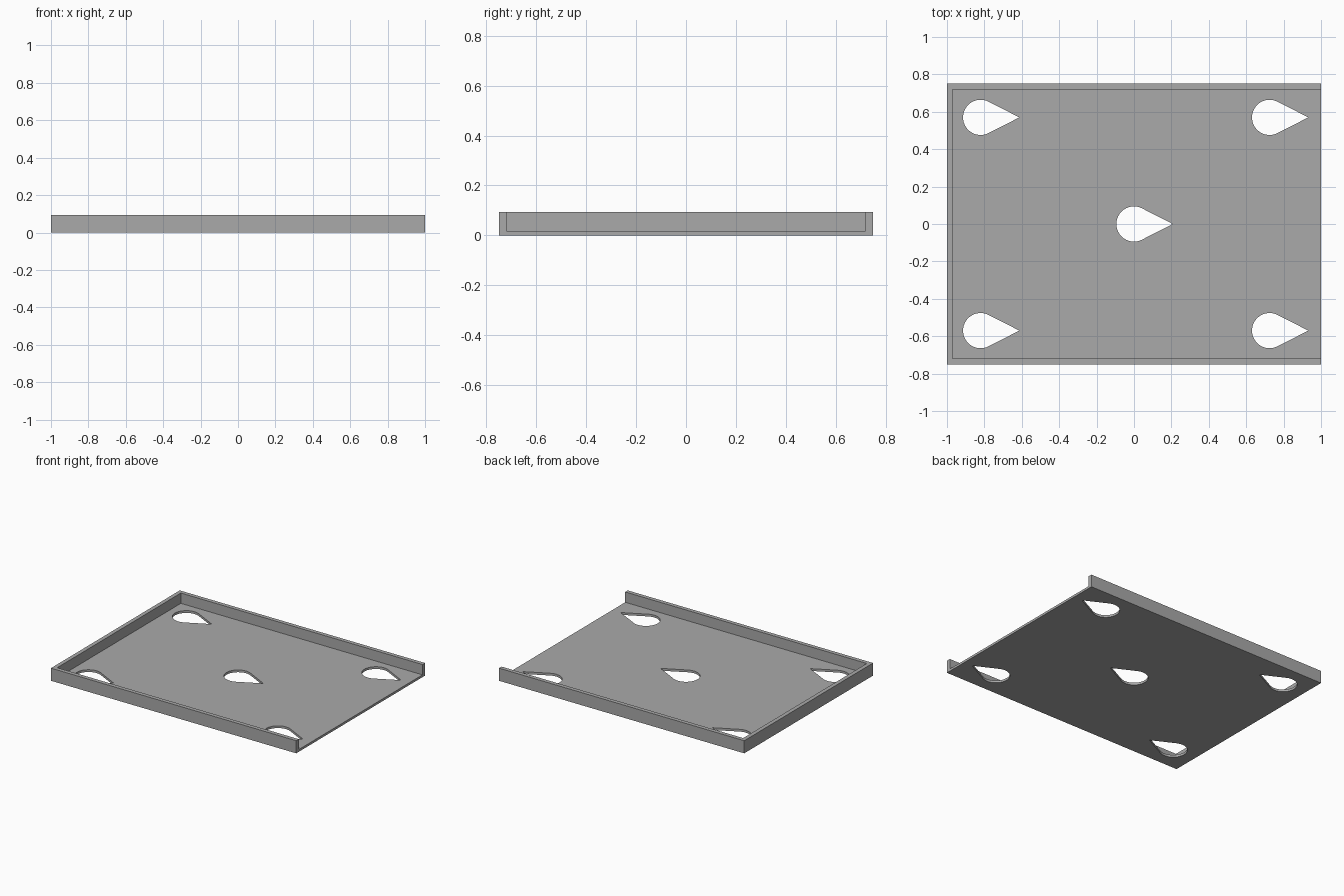
import bpy
import bmesh
import math

cube = bpy.data.objects.get("Cube")
if cube:
    bpy.data.objects.remove(cube, do_unlink=True)

LENGTH, WIDTH, HEIGHT = 2.0, 1.5, 0.093
WALL, FLOOR = 0.03, 0.017
HOLE_RADIUS, HOLE_TIP = 0.094, 0.207

grey = bpy.data.materials.new("plain_grey")
grey.use_nodes = True
colour = (0.4, 0.4, 0.4, 1)
grey.diffuse_color = colour
grey.node_tree.nodes["Principled BSDF"].inputs["Base Color"].default_value = colour


def prism(name, outline, bottom, top):
    """Closed solid from a flat outline raised between two heights."""
    bm = bmesh.new()
    face = bm.faces.new([bm.verts.new((x, y, bottom)) for x, y in outline])
    raised = bmesh.ops.extrude_face_region(bm, geom=[face])
    verts = [v for v in raised["geom"] if isinstance(v, bmesh.types.BMVert)]
    bmesh.ops.translate(bm, verts=verts, vec=(0, 0, top - bottom))
    bmesh.ops.recalc_face_normals(bm, faces=bm.faces)
    mesh = bpy.data.meshes.new(name)
    bm.to_mesh(mesh)
    bm.free()
    mesh.materials.append(grey)
    obj = bpy.data.objects.new(name, mesh)
    bpy.context.collection.objects.link(obj)
    return obj


def rectangle(x0, x1, y):
    return [(x0, -y), (x1, -y), (x1, y), (x0, y)]


def teardrop(cx, cy, steps=48):
    """Round end on the left, tangent sides meeting at a point on the right."""
    start = math.acos(HOLE_RADIUS / HOLE_TIP)
    sweep = 2 * (math.pi - start)
    angles = [start + sweep * i / steps for i in range(steps + 1)]
    arc = [(cx + HOLE_RADIUS * math.cos(a), cy + HOLE_RADIUS * math.sin(a)) for a in angles]
    return arc + [(cx + HOLE_TIP, cy)]


def cut(target, cutter):
    cutter.hide_render = True
    mod = target.modifiers.new("cut", "BOOLEAN")
    mod.operation = "DIFFERENCE"
    mod.solver = "EXACT"
    mod.object = cutter
    bpy.context.view_layer.objects.active = target
    bpy.ops.object.modifier_apply(modifier=mod.name)
    bpy.data.objects.remove(cutter, do_unlink=True)


# Tray: solid block hollowed from above and left open at one end
half = LENGTH / 2
tray = prism("tray", rectangle(-half, half, WIDTH / 2), 0, HEIGHT)
cut(tray, prism("hollow", rectangle(-half + WALL, half + 0.1, WIDTH / 2 - WALL), FLOOR, HEIGHT + 0.1))

# Teardrop holes: one in the middle, one near each corner
centres = [(0, 0)] + [(x, y) for x in (-0.82, 0.725) for y in (-0.57, 0.57)]
for cx, cy in centres:
    cut(tray, prism("hole", teardrop(cx, cy), -0.1, HEIGHT))

# Crisp corners with smooth hole rims
bpy.ops.object.select_all(action="DESELECT")
tray.select_set(True)
bpy.context.view_layer.objects.active = tray
bpy.ops.object.shade_smooth_by_angle(angle=math.radians(20))
